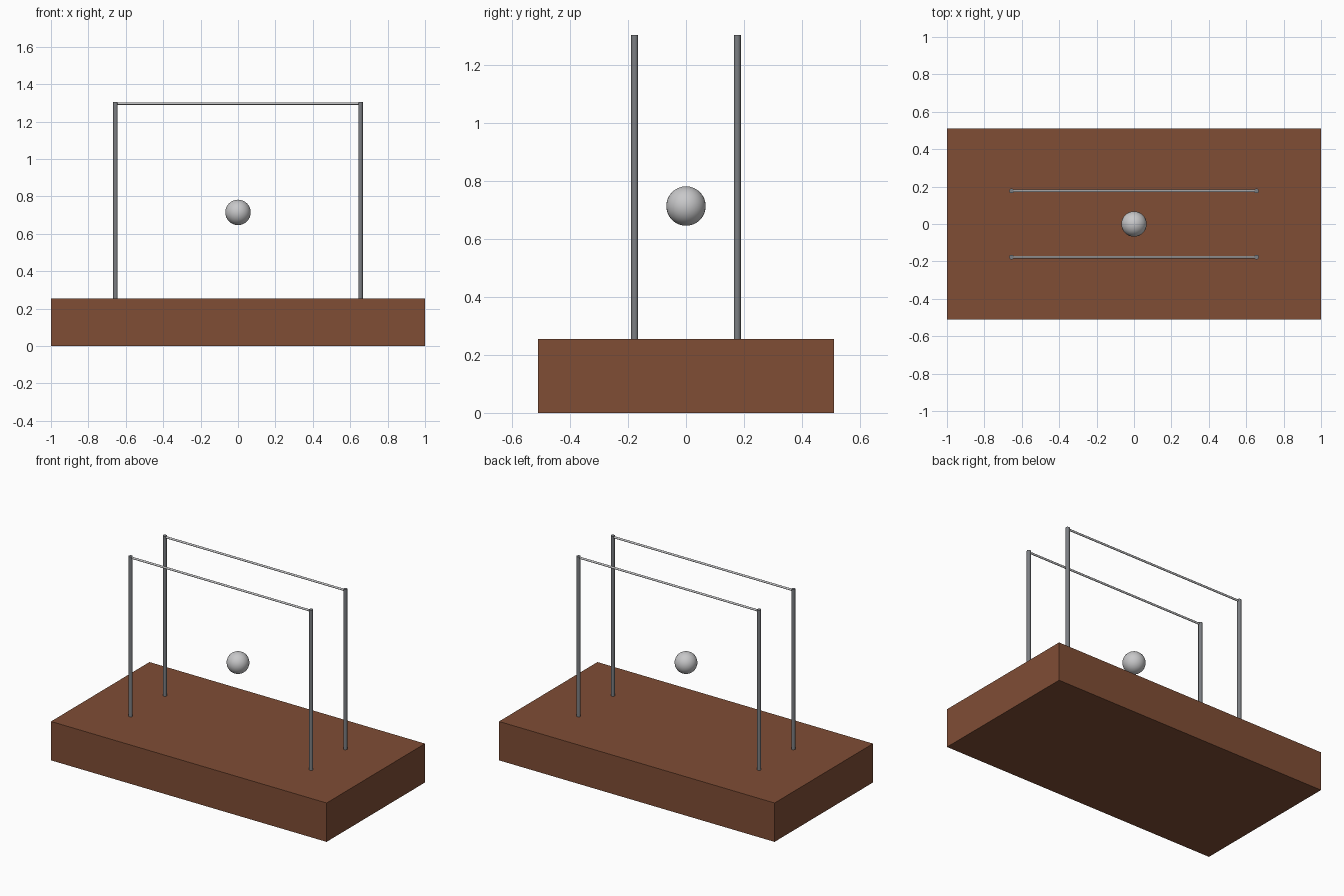
import bpy, math

if "Cube" in bpy.data.objects:
    bpy.data.objects.remove(bpy.data.objects["Cube"])


def material(name, rgb):
    m = bpy.data.materials.new(name)
    m.diffuse_color = (*rgb, 1)
    m.use_nodes = True
    m.node_tree.nodes["Principled BSDF"].inputs["Base Color"].default_value = m.diffuse_color
    return m


brown = material("brown_wood", (0.215, 0.075, 0.036))
steel = material("dark_steel", (0.2, 0.21, 0.225))
silver = material("light_silver", (0.58, 0.58, 0.59))


def finish(name, mat, smooth=False):
    ob = bpy.context.object
    ob.name = name
    ob.data.materials.append(mat)
    if smooth:
        bpy.ops.object.shade_smooth_by_angle(angle=math.radians(40))
    return ob


# Wooden base block
bpy.ops.mesh.primitive_cube_add(size=1, location=(0, 0, 0.1275))
base = bpy.context.object
base.scale = (2, 1.02, 0.255)
finish("base", brown)

# Two frames: a pair of posts joined by a thin rail
for side, y in (("front", -0.177), ("back", 0.177)):
    for end, x in (("left", -0.655), ("right", 0.655)):
        bpy.ops.mesh.primitive_cylinder_add(
            vertices=12, radius=0.0125, depth=1.052,
            location=(x, y, 0.779), rotation=(0, 0, math.radians(15)))
        finish(f"{side}_{end}_post", steel, True)
    bpy.ops.mesh.primitive_cylinder_add(
        vertices=12, radius=0.0065, depth=1.3,
        location=(0, y, 1.296), rotation=(0, math.pi / 2, 0))
    finish(f"{side}_rail", silver, True)

# Ball floating between the frames
bpy.ops.mesh.primitive_uv_sphere_add(
    segments=32, ring_count=16, radius=0.068, location=(0, 0, 0.714))
finish("ball", silver, True)
